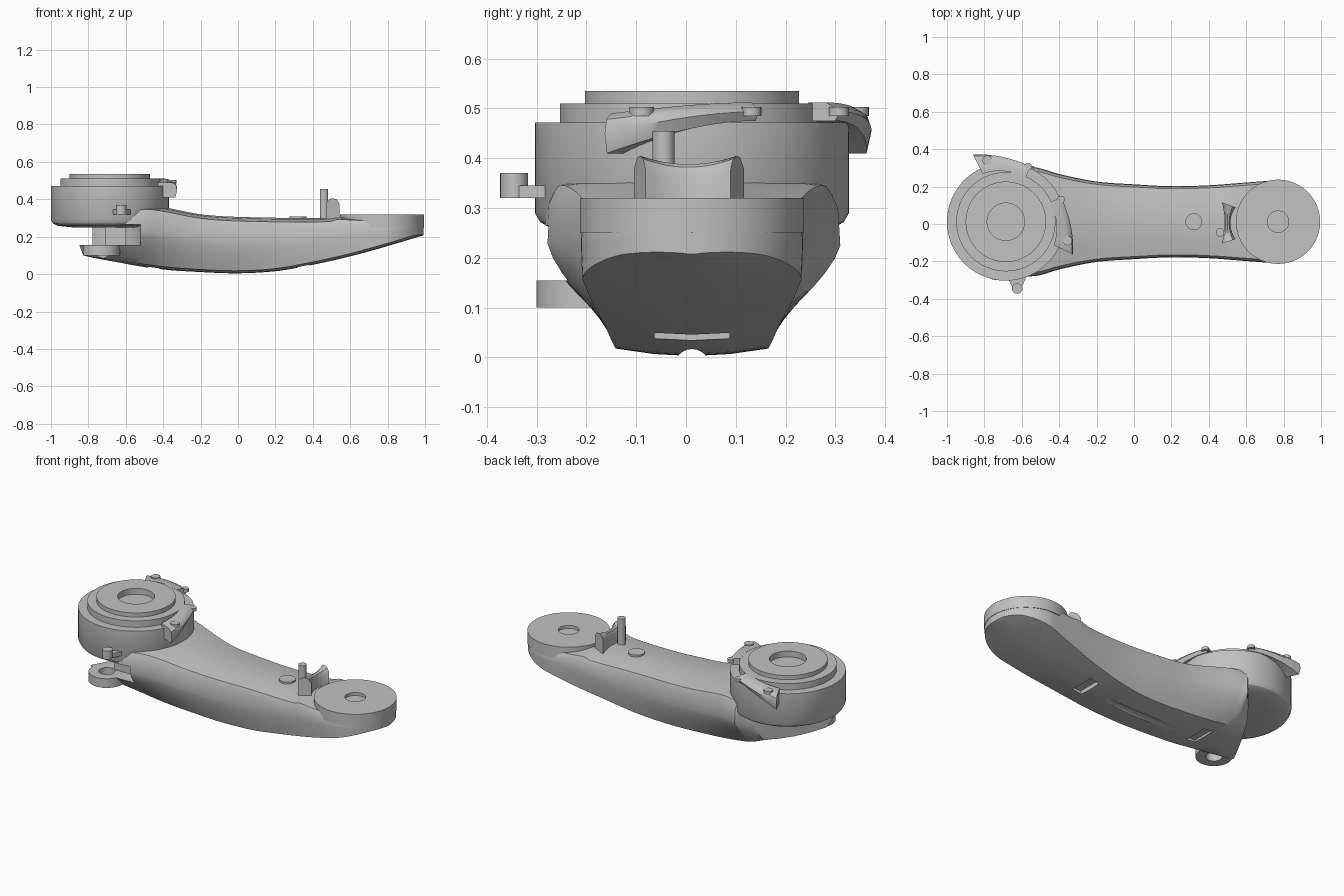
import bpy, bmesh, math
from mathutils import Vector

cube = bpy.data.objects.get("Cube")
if cube:
    bpy.data.objects.remove(cube, do_unlink=True)

grey = bpy.data.materials.new("plain grey")
grey.use_nodes = True
grey.diffuse_color = (0.54, 0.54, 0.54, 1)
grey.node_tree.nodes["Principled BSDF"].inputs["Base Color"].default_value = (0.54, 0.54, 0.54, 1)

CY = 0.012               # long axis of the arm
BIG = (-0.685, CY)       # hub centre
SMALL = (0.77, CY)       # far end centre


def smooth(ob, angle):
    bpy.ops.object.select_all(action='DESELECT')
    ob.select_set(True)
    bpy.context.view_layer.objects.active = ob
    bpy.ops.object.shade_smooth_by_angle(angle=math.radians(angle))


def loft(name, rings, angle=30):
    # closed skin through matching rings, capped at both ends
    bm = bmesh.new()
    rows = [[bm.verts.new(p) for p in ring] for ring in rings]
    n = len(rows[0])
    for a, b in zip(rows, rows[1:]):
        for i in range(n):
            j = (i + 1) % n
            bm.faces.new((a[i], a[j], b[j], b[i]))
    bm.faces.new(rows[0][::-1])
    bm.faces.new(rows[-1])
    if bm.calc_volume(signed=True) < 0:
        bmesh.ops.reverse_faces(bm, faces=bm.faces)
    mesh = bpy.data.meshes.new(name)
    bm.to_mesh(mesh)
    bm.free()
    ob = bpy.data.objects.new(name, mesh)
    bpy.context.collection.objects.link(ob)
    mesh.materials.append(grey)
    smooth(ob, angle)
    return ob


def lathe(name, centre, profile, steps=96):
    angles = [k * math.tau / steps for k in range(steps)]
    return loft(name, [[(centre[0] + r * math.cos(a), centre[1] + r * math.sin(a), z)
                        for a in angles] for r, z in profile])


def rod(name, centre, r, z0, z1, steps=32):
    return lathe(name, centre, [(r, z0), (r, z1)], steps)


def prism(name, outline, z0, z1):
    return loft(name, [[(x, y, z) for x, y in outline] for z in (z0, z1)])


def box(name, lo, hi):
    return prism(name, [(lo[0], lo[1]), (hi[0], lo[1]), (hi[0], hi[1]), (lo[0], hi[1])],
                 lo[2], hi[2])


def cut(ob, cutters):
    for cutter in cutters:
        cutter.hide_render = True
        mod = ob.modifiers.new("cut", 'BOOLEAN')
        mod.operation = 'DIFFERENCE'
        mod.object = cutter
        mod.solver = 'EXACT'
        bpy.context.view_layer.objects.active = ob
        bpy.ops.object.modifier_apply(modifier=mod.name)
    smooth(ob, 35)


def sample(table, x):
    # smooth interpolation through a short table of (x, value)
    if x <= table[0][0]:
        return table[0][1]
    for k in range(len(table) - 1):
        (xa, a), (xb, b) = table[k], table[k + 1]
        if x <= xb:
            pa, pb = table[max(k - 1, 0)], table[min(k + 2, len(table) - 1)]
            ma = (b - pa[1]) / (xb - pa[0])
            mb = (pb[1] - a) / (pb[0] - xa)
            h = xb - xa
            t = (x - xa) / h
            return ((2*t**3 - 3*t*t + 1) * a + (t**3 - 2*t*t + t) * h * ma
                    + (3*t*t - 2*t**3) * b + (t**3 - t*t) * h * mb)
    return table[-1][1]


# Arm body: half width, floor half width, top and floor heights along x
WIDTH = [(-.735, .22), (-.6, .295), (-.5, .285), (-.4, .255), (-.2, .215), (0, .2),
         (.2, .19), (.4, .195), (.6, .21), (.77, .223)]
FLOOR_W = [(-.735, .165), (-.2, .155), (.1, .155), (.4, .175), (.6, .2), (.77, .22)]
TOP = [(-.735, .3), (-.6, .345), (-.5, .368), (-.4, .358), (-.2, .32), (0, .306),
       (.4, .3), (.55, .305), (.62, .3), (1, .3)]
FLOOR = [(-.8, .1), (-.6, .055), (-.4, .025), (-.2, .01), (0, .003), (.2, .015),
         (.4, .05), (.6, .095), (.8, .15), (1, .21)]


def section(x):
    zt, zb = sample(TOP, x), sample(FLOOR, x)
    w, wb = sample(WIDTH, x), sample(FLOOR_W, x)
    if x > SMALL[0]:
        w = math.sqrt(.223 ** 2 - (x - SMALL[0]) ** 2)
        wb = w * .985
    crown = .022 if x < .5 else .012
    zm = zb + .62 * (zt - crown - zb)
    half = [(0, zt), (.5 * w, zt - .3 * crown), (w * .93, zt - crown)]
    half += [(w * .985, zt - crown - .3 * (zt - crown - zm))]
    rise = .015 * min(1, w / .15)
    for i in range(7):
        t = i / 6
        half.append((w + (wb - w) * t ** 1.4, zm + (zb + rise - zm) * t))
    half += [(.5 * wb, zb + .27 * rise), (0, zb)]
    lean = .56 * max(0, 1 - (x + .735) / .2)
    ring = half + [(-y, z) for y, z in reversed(half[1:-1])]
    return [(x + lean * y, y + CY, z) for y, z in ring]


xs = [-.735 + i * 1.505 / 44 for i in range(45)]
xs += [SMALL[0] + .223 * math.sin(i * math.pi / 32) for i in range(1, 16)]
body = loft("arm_body", [section(x) for x in xs], 35)

# Lug under the hub, side pocket, underside groove and slots
lug = rod("mounting_lug", (-.73, -.2), .1, .1, .155, 64)
hole = rod("lug_hole_cutter", (-.73, -.2), .045, -.05, .2)
cutters = [hole, rod("pocket_cutter", (-.715, -.25), .195, .155, .265, 64)]
turn = [k * math.tau / 24 for k in range(24)]
cutters.append(loft("groove_cutter", [[(x, CY + .035 * math.cos(a), -.018 + .035 * math.sin(a))
                                       for a in turn] for x in (-.42, .32)]))
for sx, z in ((.35, .06), (-.45, .05)):
    cutters.append(box("slot_cutter", (sx - .03, CY - .075, -.1), (sx + .03, CY + .075, z)))
cut(body, cutters)
cut(lug, [hole])
for ob in cutters:
    bpy.data.objects.remove(ob, do_unlink=True)
box("pocket_pillar", (-.71, -.16, .14), (-.6, -.05, .27))

# Stepped hub and far end pad, each with a recessed bore
lathe("hub", BIG, [(.2, .25), (.28, .258), (.305, .272), (.315, .29), (.315, .472),
                   (.265, .472), (.265, .51), (.215, .51), (.215, .535), (.1, .535), (.1, .5)])
lathe("end_pad", SMALL, [(.225, .25), (.225, .32), (.057, .32), (.057, .302)])


def clip(name, middle, side):
    # curved latch around the hub rim, drooping and widening to its tip
    rings = []
    for i in range(17):
        t = i / 16
        a = math.radians(middle + side * (-24 + 50 * t))
        r0, r1 = .255 + .03 * t, .325 + .075 * t ** 2
        zt, zb = .512 - .022 * t * t, .475 - .065 * t * t
        pts = [(r0, zb), (r0, zt), (r1 - .03, zt), (r1 - .008, zt - .012),
               (r1, (zt + zb) / 2), (r1 - .01, zb)]
        rings.append([(BIG[0] + r * math.cos(a), BIG[1] + r * math.sin(a), z) for r, z in pts])
    loft(name, rings, 40)
    for label, ang, r, size in (("pin", 17, .345, .025), ("tail_pin", -22, .318, .02)):
        a = math.radians(middle + side * ang)
        rod(name + "_" + label, (BIG[0] + r * math.cos(a), BIG[1] + r * math.sin(a)),
            size, .485, .503, 24)


clip("side_latch", 0, -1)
clip("rear_latch", 90, 1)

# Small boss on the front of the hub
rod("front_boss", (-.625, -.345), .028, .32, .37)
prism("boss_bracket", [(-.68, -.28), (-.645, -.35), (-.605, -.35), (-.57, -.27)], .32, .345)

# Saddle-shaped stop, pin and flush button on the top
rings = []
for i in range(17):
    t = -1 + i / 8
    p = Vector((.47 + .015 * (1 - t * t), CY + .11 * t - .006))
    q = Vector((.515 + .028 * t * t, CY + .085 * t - .008))
    zt = .388 + .017 * t * t
    rings.append([(p.x, p.y, .28), (p.x, p.y, zt - .025), (*p.lerp(q, .25), zt - .004),
                  (*p.lerp(q, .5), zt), (*p.lerp(q, .8), zt - .006),
                  (q.x, q.y, zt - .03), (q.x, q.y, .28)])
loft("stop_saddle", rings, 40)
rod("stop_pin", (.46, -.045), .022, .28, .455)
rod("flush_button", (.32, CY), .045, .28, .309, 48)
